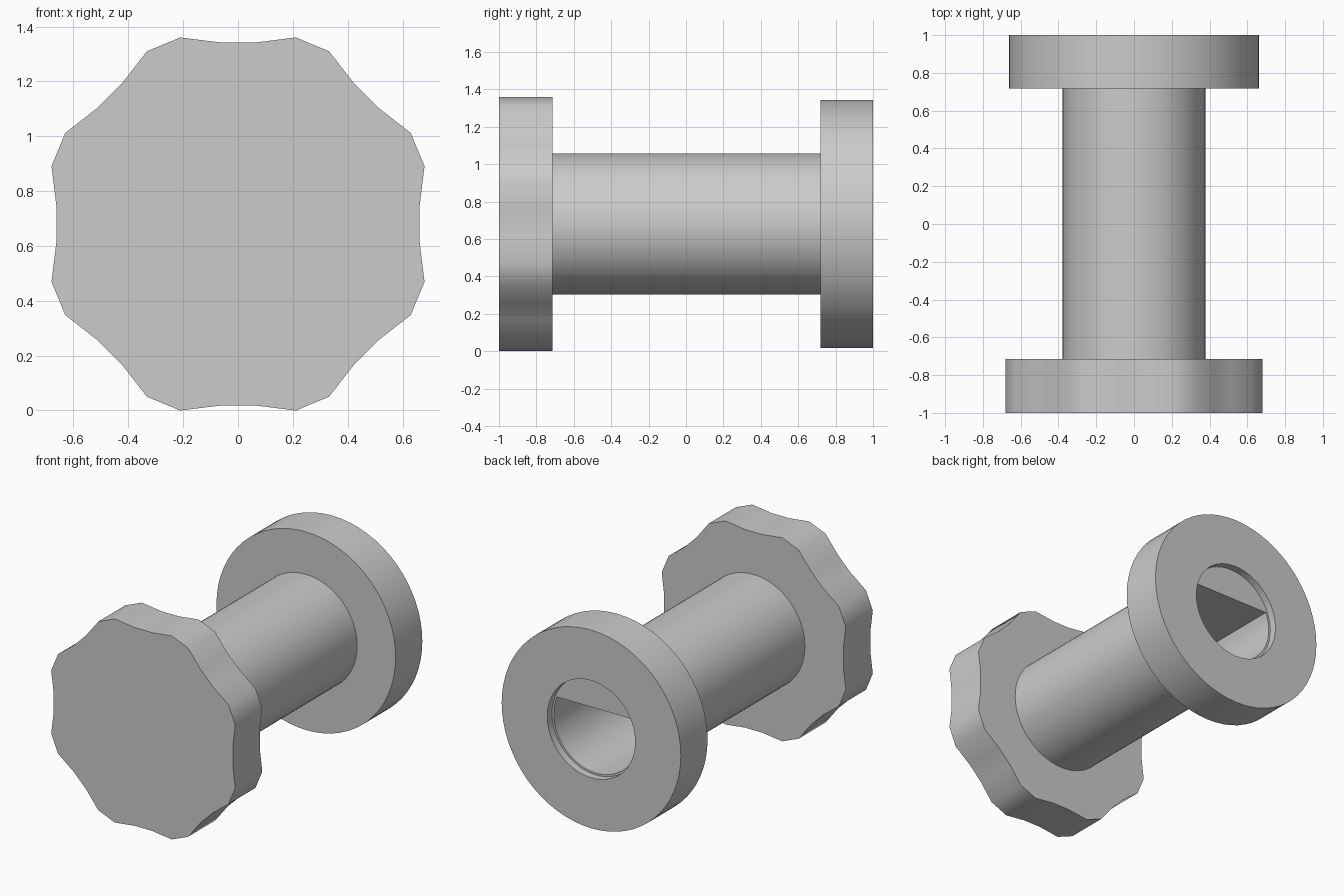
import bpy
import bmesh
from math import sin, cos, radians, tau

CENTRE_Z = 0.68
SIDES = 64

default = bpy.data.objects.get("Cube")
if default:
    bpy.data.objects.remove(default, do_unlink=True)

grey = bpy.data.materials.new("plain grey")
grey.use_nodes = True
colour = (0.6, 0.6, 0.6, 1)
grey.diffuse_color = colour
grey.node_tree.nodes["Principled BSDF"].inputs["Base Color"].default_value = colour


def circle(radius, flat=None):
    """Round outline, with its top cut level at the height flat."""
    points = []
    for i in range(SIDES):
        a = tau * i / SIDES
        z = radius * sin(a)
        points.append((radius * cos(a), z if flat is None else min(z, flat)))
    return points


def loft(name, sections):
    """Skin a solid through (y, outline) sections along the y axis."""
    bm = bmesh.new()
    rings = [[bm.verts.new((x, y, z + CENTRE_Z)) for x, z in outline]
             for y, outline in sections]
    for a, b in zip(rings, rings[1:]):
        for i in range(len(a)):
            j = (i + 1) % len(a)
            bm.faces.new((a[i], a[j], b[j], b[i]))
    bm.faces.new(rings[0])
    bm.faces.new(rings[-1])
    bmesh.ops.recalc_face_normals(bm, faces=bm.faces)
    mesh = bpy.data.meshes.new(name)
    bm.to_mesh(mesh)
    bm.free()
    mesh.materials.append(grey)
    obj = bpy.data.objects.new(name, mesh)
    bpy.context.collection.objects.link(obj)
    bpy.ops.object.select_all(action='DESELECT')
    obj.select_set(True)
    bpy.context.view_layer.objects.active = obj
    bpy.ops.object.shade_smooth_by_angle(angle=radians(35))
    return obj


# Grip knob: eight lobes, each with two tips and a shallow valley between
grip = []
for lobe in range(8):
    for offset, radius in ((-17.2, 0.712), (-5.5, 0.665), (5.5, 0.665), (17.2, 0.712)):
        a = radians(lobe * 45 + offset)
        grip.append((radius * cos(a), radius * sin(a)))
loft("grip_knob", [(-1, grip), (-0.715, grip)])

# Shaft and rear flange, with a shallow round recess leading to a D-shaped bore
bore_radius = 0.312
d_bore = circle(bore_radius, bore_radius * sin(tau * 4 / SIDES))
loft("shaft_and_flange", [
    (-0.715, circle(0.378)),
    (0.718, circle(0.378)),
    (0.718, circle(0.662)),
    (1, circle(0.662)),
    (1, circle(0.325)),
    (0.95, circle(0.325)),
    (0.95, d_bore),
    (-0.4, d_bore),
])
